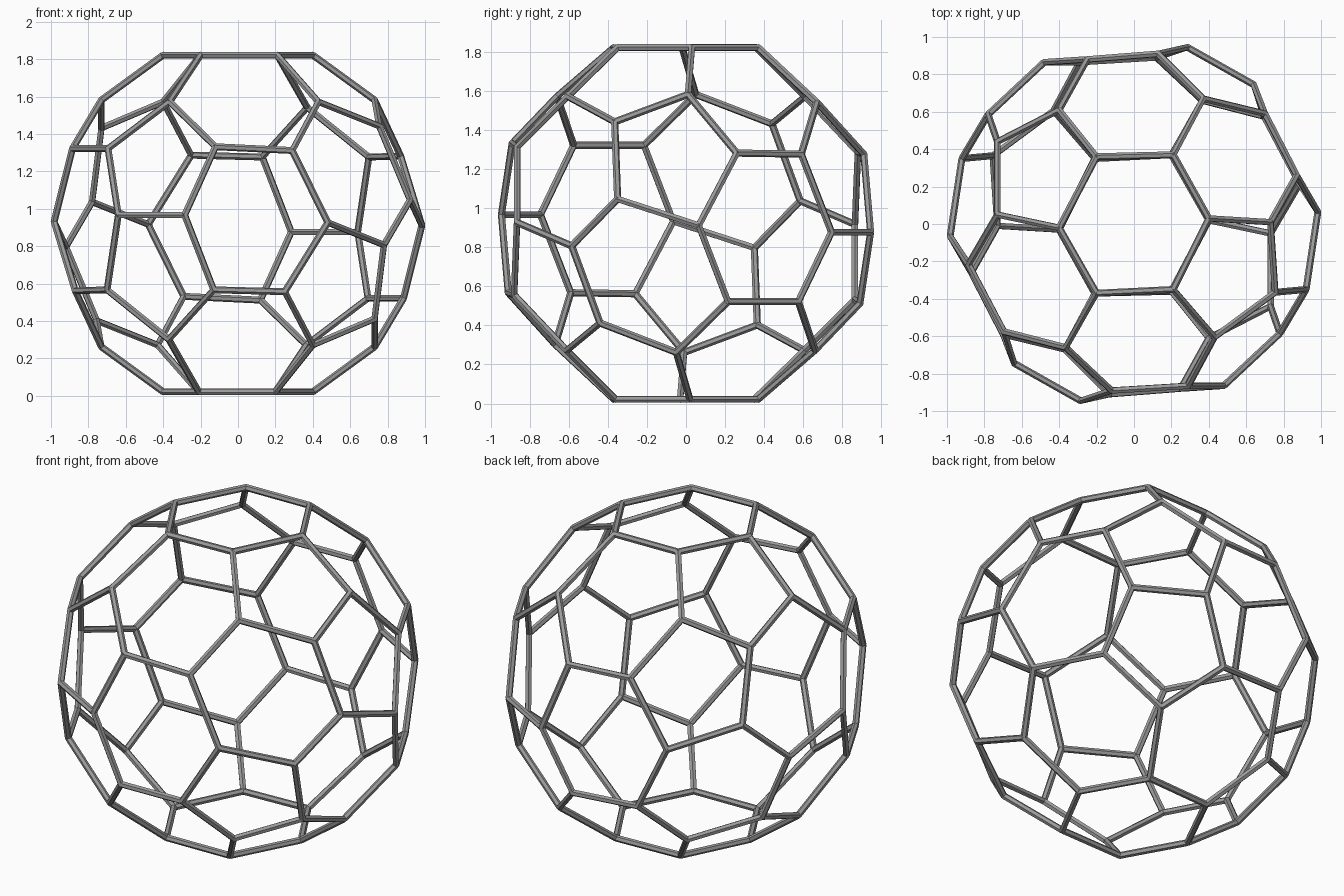
import bpy
import bmesh
from itertools import combinations
from mathutils import Vector, Matrix

cube = bpy.data.objects.get("Cube")
if cube:
    bpy.data.objects.remove(cube, do_unlink=True)

STRUT_RADIUS = .0185
LONGEST_STRUT = .52
CENTRE = Vector((0, 0, .922))

# Half of the cage corners, measured from the cage centre
top_hexagon = [
    (.4, .03, .9), (.21, .37, .9), (-.2, .36, .9),
    (-.4, -.02, .9), (-.2, -.37, .9), (.21, -.35, .9),
]
shoulder_ring = [
    (.73, .01, .66), (.37, .67, .62), (-.4, .61, .65),
    (-.73, .05, .66), (-.365, -.66, .65), (.43, -.605, .65),
]
upper_ring = [
    (.29, -.865, .39), (-.12, -.89, .41), (-.695, -.575, .4),
    (-.885, -.215, .4), (-.73, .44, .51), (-.25, .88, .365),
    (.13, .91, .355), (.7, .59, .355), (.87, .26, .36), (.755, -.365, .52),
]
waist = [
    (.92, -.35, .125), (.78, -.585, -.115), (.983, .065, -.01),
    (.48, -.865, .005), (-.285, -.945, .045), (-.64, -.745, .045),
]

# The other half is the same set of corners mirrored through the centre
half = [Vector(p) for p in top_hexagon + shoulder_ring + upper_ring + waist]
corners = half + [-p for p in half]

# Single grey for the whole cage
grey = bpy.data.materials.new("cage grey")
grey.use_nodes = True
colour = (.33, .33, .33, 1)
grey.diffuse_color = colour
for node in grey.node_tree.nodes:
    if node.type == 'BSDF_PRINCIPLED':
        node.inputs["Base Color"].default_value = colour


def make_object(name, bm):
    mesh = bpy.data.meshes.new(name)
    bm.to_mesh(mesh)
    bm.free()
    mesh.materials.append(grey)
    obj = bpy.data.objects.new(name, mesh)
    obj.location = CENTRE
    bpy.context.scene.collection.objects.link(obj)
    return obj


# Six-sided struts between neighbouring corners, one side facing outward
struts = bmesh.new()
for start, end in combinations(corners, 2):
    span = end - start
    if span.length > LONGEST_STRUT:
        continue
    along = span.normalized()
    middle = (start + end) / 2
    outward = (middle - along * middle.dot(along)).normalized()
    side = outward.cross(along)
    turn = Matrix((side, outward, along)).transposed().to_4x4()
    bmesh.ops.create_cone(
        struts, cap_ends=True, segments=6,
        radius1=STRUT_RADIUS, radius2=STRUT_RADIUS, depth=span.length,
        matrix=Matrix.Translation(middle) @ turn)
make_object("cage_struts", struts)

# Small joints that close the gaps where three struts meet
joints = bmesh.new()
for corner in corners:
    bmesh.ops.create_icosphere(
        joints, subdivisions=1, radius=STRUT_RADIUS,
        matrix=Matrix.Translation(corner))
make_object("cage_joints", joints)
